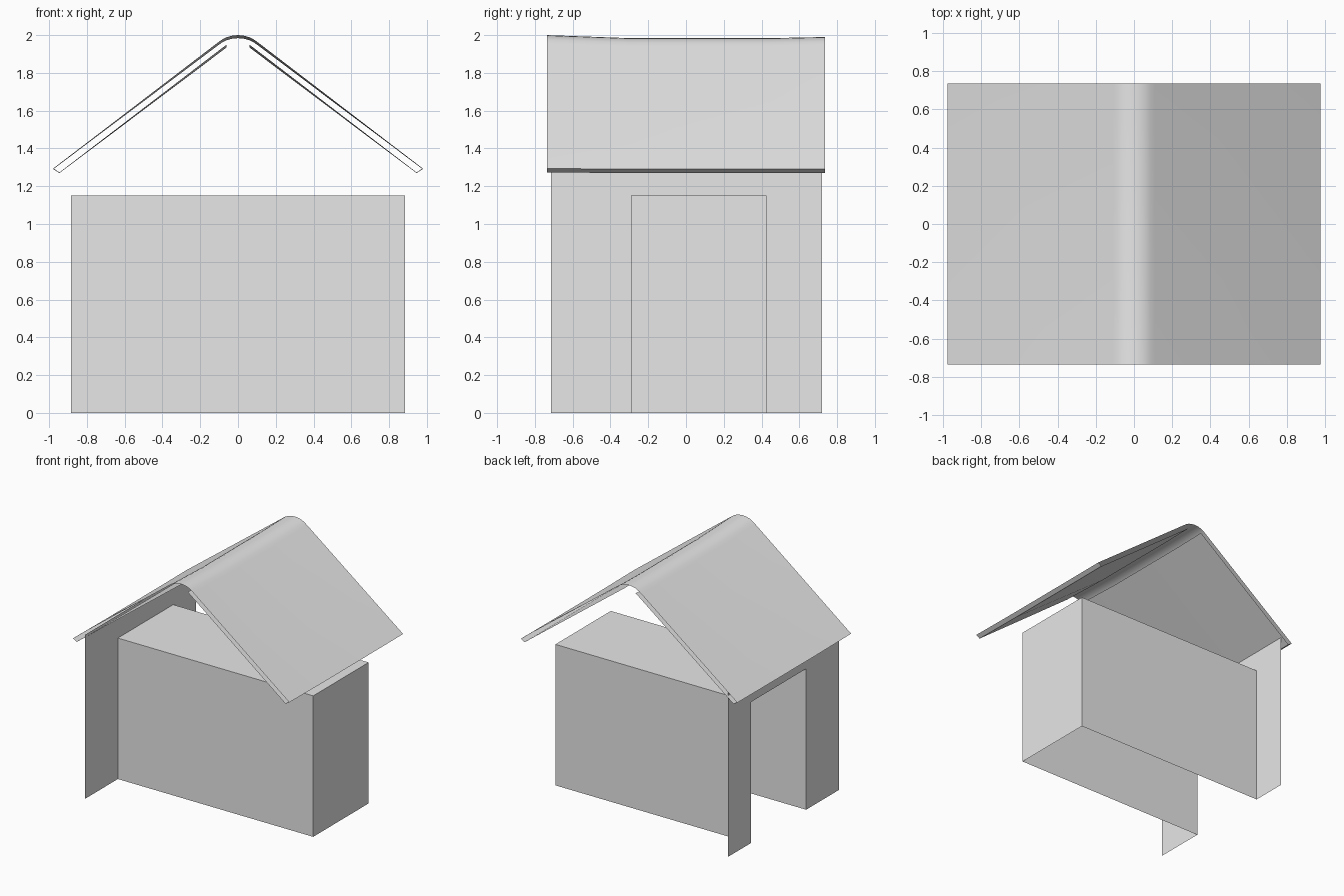
import bpy
import bmesh
import math

cube = bpy.data.objects.get("Cube")
if cube:
    bpy.data.objects.remove(cube, do_unlink=True)

grey = bpy.data.materials.new("plain_grey")
grey.use_nodes = True
grey.diffuse_color = (0.8, 0.8, 0.8, 1)
grey.node_tree.nodes["Principled BSDF"].inputs["Base Color"].default_value = (0.8, 0.8, 0.8, 1)

HALF_W = 0.883                 # room half width
FRONT, BACK = -0.715, 0.72     # door wall extents
IN_FRONT, IN_BACK = -0.29, 0.425  # room extents, same as the doorway
ROOM_H, WALL_H = 1.152, 1.34


def add_sheet(name, faces, smooth=False):
    """Make an object from a list of faces, each a list of corner points."""
    bm = bmesh.new()
    for corners in faces:
        bm.faces.new([bm.verts.new(c) for c in corners])
    bmesh.ops.remove_doubles(bm, verts=bm.verts, dist=0.0005)
    mesh = bpy.data.meshes.new(name)
    bm.to_mesh(mesh)
    bm.free()
    mesh.materials.append(grey)
    obj = bpy.data.objects.new(name, mesh)
    bpy.context.collection.objects.link(obj)
    if smooth:
        bpy.ops.object.select_all(action="DESELECT")
        obj.select_set(True)
        bpy.context.view_layer.objects.active = obj
        bpy.ops.object.shade_smooth_by_angle(angle=math.radians(35))
    return obj


# Room: a box without a floor, open at the doorway end
x, f, b, h = HALF_W, IN_FRONT, IN_BACK, ROOM_H
add_sheet("room_walls", [
    [(-x, f, 0), (x, f, 0), (x, f, h), (-x, f, h)],
    [(x, f, 0), (x, b, 0), (x, b, h), (x, f, h)],
    [(x, b, 0), (-x, b, 0), (-x, b, h), (x, b, h)],
])
add_sheet("room_ceiling", [[(-x, f, h), (x, f, h), (x, b, h), (-x, b, h)]])

# Door wall: two side panels and a strip over the doorway
outline = [(FRONT, 0), (FRONT, WALL_H), (BACK, WALL_H), (BACK, 0),
           (b, 0), (b, h), (f, h), (f, 0)]
add_sheet("door_wall", [[(-x, y, z) for y, z in outline]])

# Roof: one folded sheet, outer skin over the ridge and lining under each slope
half = [(0.06, 1.95), (0.945, 1.273), (0.978, 1.294), (0.11, 1.958),
        (0.085, 1.976), (0.06, 1.989), (0.03, 1.997), (0, 2.0)]
profile = half + [(-px, pz) for px, pz in reversed(half[:-1])]
sections = [(-0.735, 0), (-0.3, 0.016), (0.45, 0.016), (0.735, 0.01)]


def roof_point(point, section):
    """The ridge sags a little along its length, the eaves hardly at all."""
    (px, pz), (y, sag) = point, section
    return (px, y, pz - sag * (0.2 + 0.8 * (pz - 1.27) / 0.73))


roof_faces = []
for s0, s1 in zip(sections, sections[1:]):
    for p0, p1 in zip(profile, profile[1:]):
        roof_faces.append([roof_point(p0, s0), roof_point(p1, s0),
                           roof_point(p1, s1), roof_point(p0, s1)])
add_sheet("roof", roof_faces, smooth=True)
